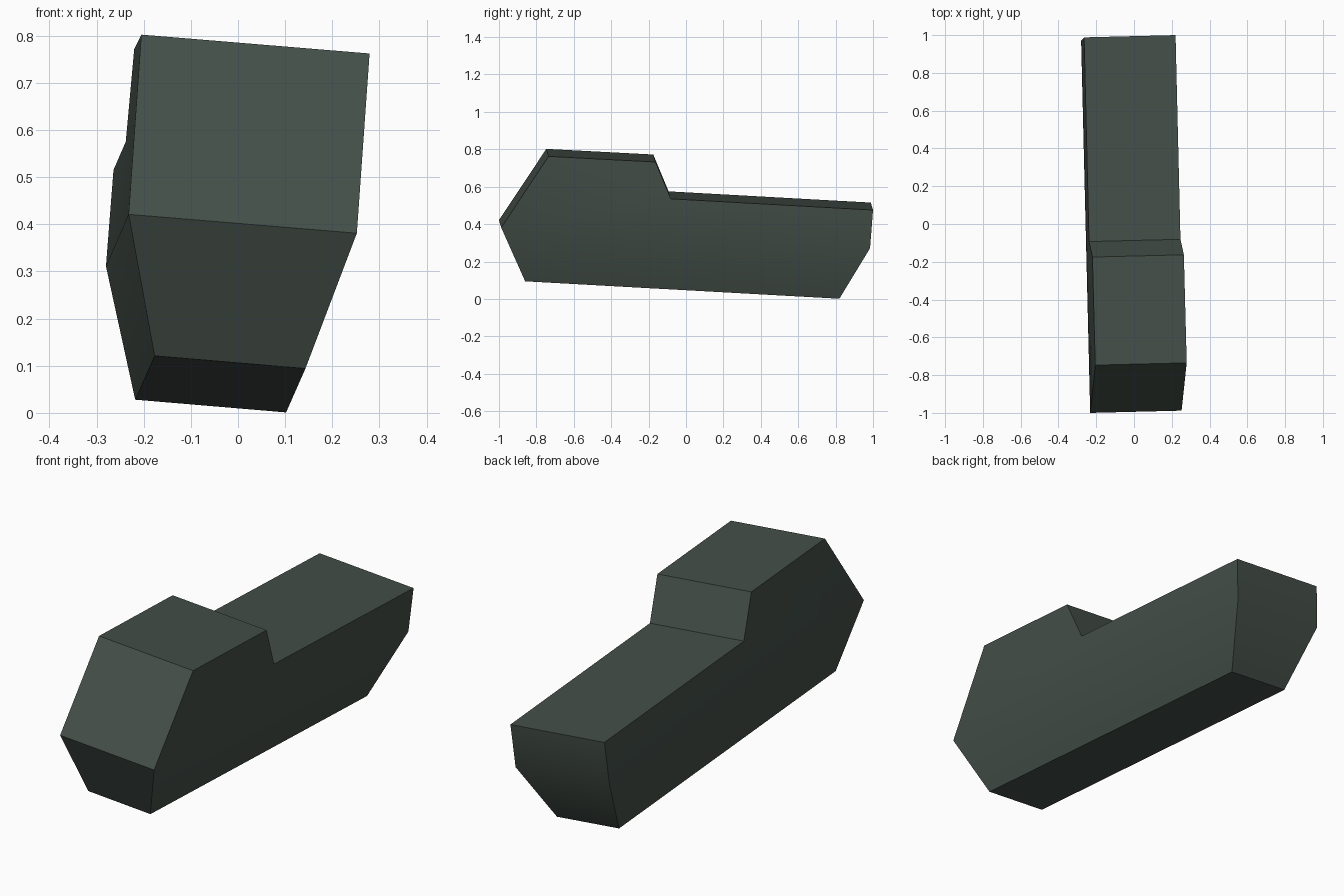
import bpy, bmesh
from mathutils import Vector

if "Cube" in bpy.data.objects:
    bpy.data.objects.remove(bpy.data.objects["Cube"])

# Left-hand outline of the slightly tilted block: (x, y, z), nose round over the top to the tail
upper = [(-0.232, -1.0, 0.421), (-0.205, -0.747, 0.802), (-0.22, -0.175, 0.772),
         (-0.238, -0.093, 0.575), (-0.264, 0.988, 0.515), (-0.28, 0.972, 0.311)]
# Narrower keel, tail to nose
lower = [(-0.218, 0.812, 0.028), (-0.177, -0.868, 0.121)]
wide = Vector((0.484, 0.012, -0.04))
narrow = Vector((0.32, 0.008, -0.027))

bm = bmesh.new()
left = [bm.verts.new(p) for p in upper + lower]
right = [bm.verts.new(Vector(p) + wide) for p in upper]
right += [bm.verts.new(Vector(p) + narrow) for p in lower]

# Side walls: full-width upper panel and tapered lower panel
for side in (left, right):
    bm.faces.new(side[:6])
    bm.faces.new([side[0], side[5], side[6], side[7]])

# Strip around the rim
for i in range(8):
    j = (i + 1) % 8
    bm.faces.new([left[i], left[j], right[j], right[i]])
bmesh.ops.recalc_face_normals(bm, faces=bm.faces)

mesh = bpy.data.meshes.new("stepped_body")
bm.to_mesh(mesh)
bm.free()
body = bpy.data.objects.new("stepped_body", mesh)
bpy.context.collection.objects.link(body)

mat = bpy.data.materials.new("dark green grey")
mat.diffuse_color = (0.058, 0.078, 0.066, 1)
mat.use_nodes = True
mat.node_tree.nodes["Principled BSDF"].inputs["Base Color"].default_value = mat.diffuse_color
mesh.materials.append(mat)

# Soft shading across the shallow side crease, sharp elsewhere
bpy.context.view_layer.objects.active = body
body.select_set(True)
bpy.ops.object.shade_smooth_by_angle(angle=0.52)
